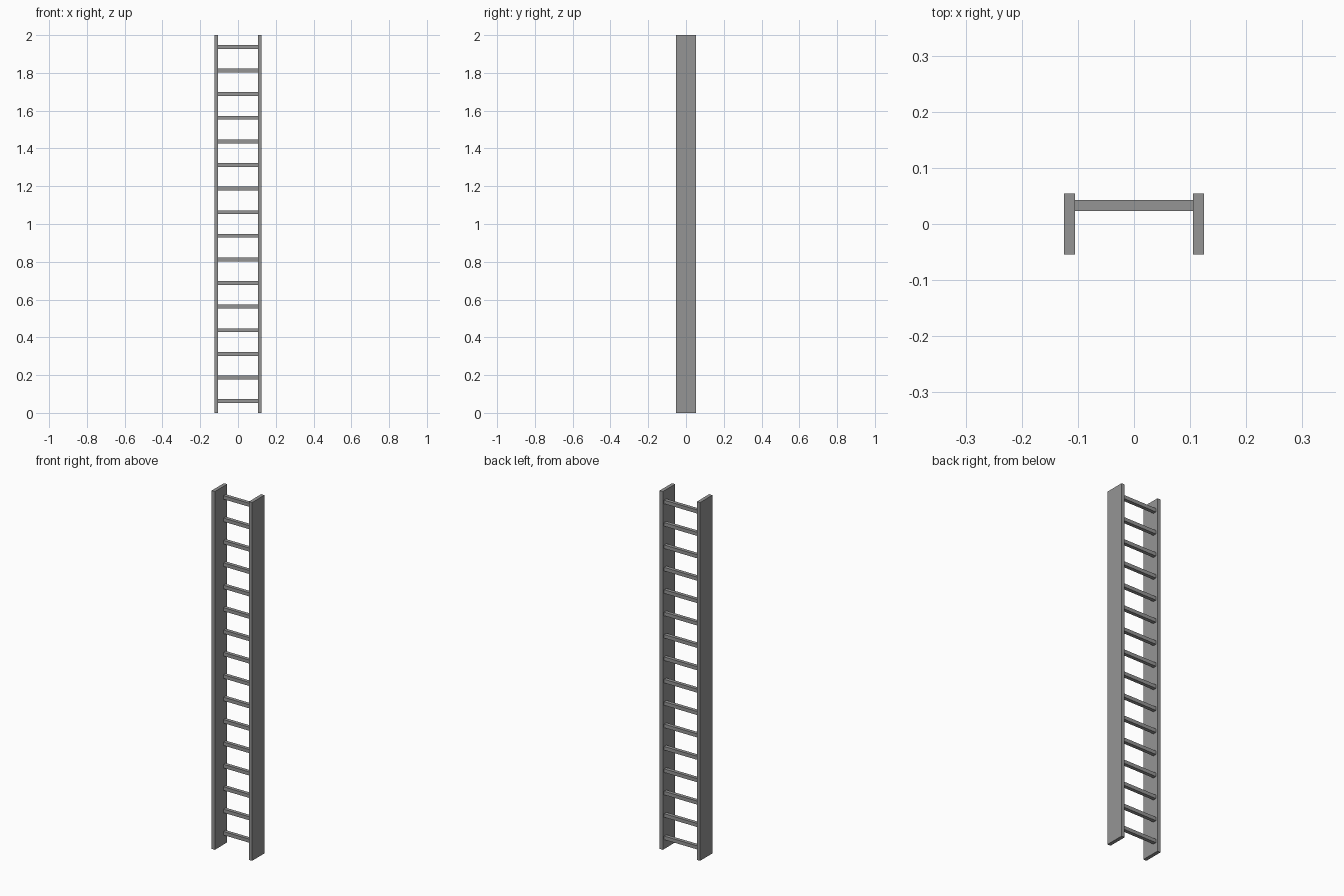
import bpy

cube = bpy.data.objects.get("Cube")
if cube:
    bpy.data.objects.remove(cube, do_unlink=True)

# One plain grey for the whole ladder
grey = bpy.data.materials.new("grey_metal")
grey.use_nodes = True
colour = (0.3, 0.3, 0.3, 1)
grey.diffuse_color = colour
grey.node_tree.nodes["Principled BSDF"].inputs["Base Color"].default_value = colour


def box(name, centre, size):
    bpy.ops.mesh.primitive_cube_add(size=1, location=centre)
    obj = bpy.context.object
    obj.name = name
    obj.scale = size
    bpy.ops.object.transform_apply(location=False, rotation=False, scale=True)
    obj.data.materials.append(grey)
    return obj


HEIGHT = 2.0
RUNGS = 16
SPACING = HEIGHT / RUNGS
THICK = 0.02
RAIL_X = 0.115

# Side rails: deep, thin planks
for side, sign in (("left", 1), ("right", -1)):
    box(side + "_rail", (sign * RAIL_X, 0, HEIGHT / 2), (THICK, 0.108, HEIGHT))

# Square rungs, set towards the back of the rails
for i in range(RUNGS):
    box(f"rung_{i + 1}", (0, 0.033, (i + 0.5) * SPACING),
        (2 * RAIL_X - THICK, THICK, THICK))
